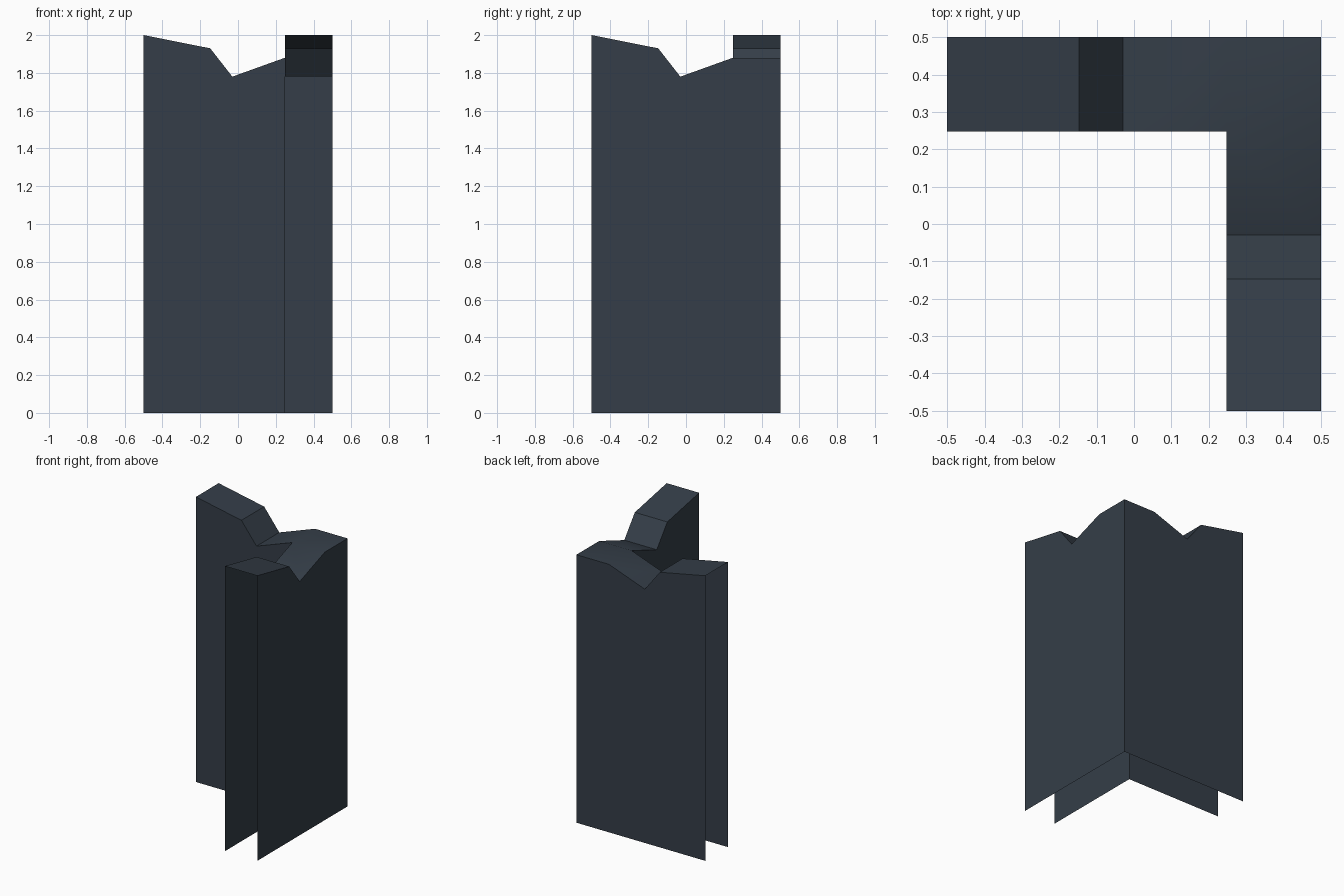
import bpy, bmesh, math

if "Cube" in bpy.data.objects:
    bpy.data.objects.remove(bpy.data.objects["Cube"])

# Broken-edge profile along one arm: (distance along wall, height)
PROFILE = [(-0.5, 2.0), (-0.147, 1.93), (-0.03, 1.78), (0.247, 1.88)]
OUT, INN, CORNER_Z = 0.5, 0.248, 1.88

mat = bpy.data.materials.new("dark slate")
mat.diffuse_color = (0.035, 0.048, 0.065, 1)
mat.use_nodes = True
mat.node_tree.nodes["Principled BSDF"].inputs["Base Color"].default_value = mat.diffuse_color

bm = bmesh.new()


def face(points, flip=False):
    pts = points[::-1] if flip else points
    bm.faces.new([bm.verts.new(p) for p in pts])


# Two arms mirrored about the x = y diagonal; ends and underside stay open
for swap in (False, True):
    def P(a, b, z):
        return (b, a, z) if swap else (a, b, z)

    prof = PROFILE[:-1] + [(INN, PROFILE[-1][1])]
    # broken top strips
    for (a0, z0), (a1, z1) in zip(prof, prof[1:]):
        face([P(a0, INN, z0), P(a1, INN, z1), P(a1, OUT, z1), P(a0, OUT, z0)], swap)
    # inner wall
    face([P(prof[0][0], INN, 0), P(INN, INN, 0)]
         + [P(a, INN, z) for a, z in prof[::-1]], swap)
    # outer wall, running through to the corner
    face([P(OUT, OUT, 0), P(prof[0][0], OUT, 0)]
         + [P(a, OUT, z) for a, z in prof] + [P(OUT, OUT, CORNER_Z)], swap)

# flat top of the corner
face([(INN, INN, CORNER_Z), (OUT, INN, CORNER_Z),
      (OUT, OUT, CORNER_Z), (INN, OUT, CORNER_Z)])

bmesh.ops.remove_doubles(bm, verts=bm.verts[:], dist=1e-4)
me = bpy.data.meshes.new("broken_corner_wall")
bm.to_mesh(me)
bm.free()
me.materials.append(mat)
ob = bpy.data.objects.new("broken_corner_wall", me)
bpy.context.collection.objects.link(ob)

bpy.context.view_layer.objects.active = ob
ob.select_set(True)
bpy.ops.object.shade_smooth_by_angle(angle=math.radians(30))
